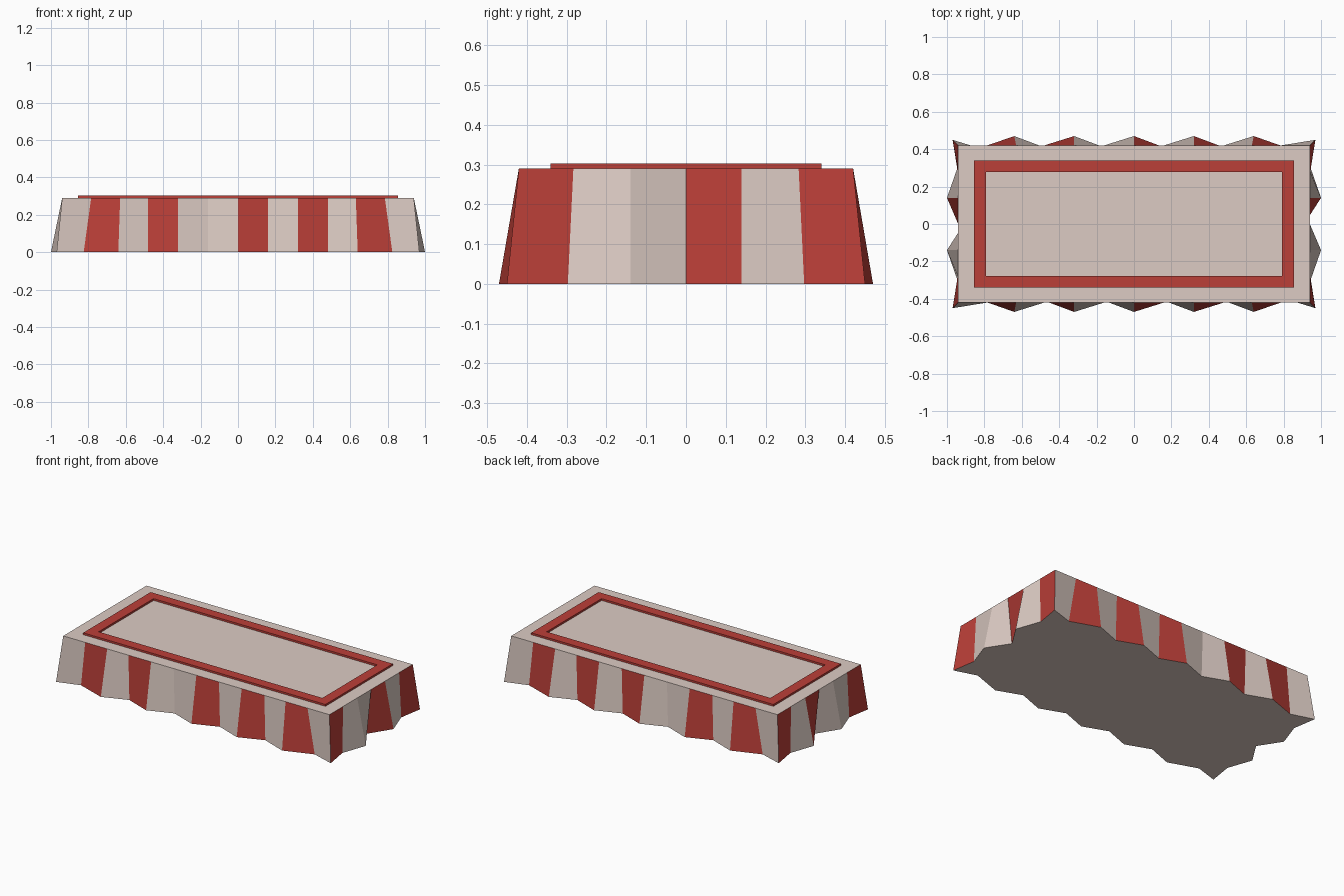
import bpy, bmesh

if "Cube" in bpy.data.objects:
    bpy.data.objects.remove(bpy.data.objects["Cube"])

H = 0.29          # height of the cloth top
TX, TY = 0.94, 0.42


def material(name, rgb):
    m = bpy.data.materials.new(name)
    m.diffuse_color = (*rgb, 1)
    m.use_nodes = True
    m.node_tree.nodes["Principled BSDF"].inputs["Base Color"].default_value = m.diffuse_color
    return m


cream = material("cream", (0.72, 0.60, 0.55))
red = material("red", (0.50, 0.05, 0.04))


def make_object(name, bm):
    bmesh.ops.recalc_face_normals(bm, faces=bm.faces[:])
    me = bpy.data.meshes.new(name)
    bm.to_mesh(me)
    bm.free()
    me.materials.append(cream)
    me.materials.append(red)
    ob = bpy.data.objects.new(name, me)
    bpy.context.collection.objects.link(ob)
    return ob


# Pleat profiles: (position along hem, hem offset, position along top edge)
long_half = [(0, .47, 0), (.16, .41, .16), (.32, .47, .32), (.48, .41, .48),
             (.64, .47, .63), (.825, .405, .785), (.97, .45, .94)]
short_half = [(0, .91, 0), (.14, 1.0, .14), (.297, .945, .283), (.45, .97, .42)]


def full(half):
    return [(-a, o, -t) for a, o, t in reversed(half[1:])] + half


# Stripe colours along each side (0 cream, 1 red), low to high coordinate
LONG = [0, 1, 0, 1, 0, 0, 1, 0, 1, 0, 1, 0]
SHORT = [1, 0, 0, 1, 0, 1]

# Walk around the four sides, collecting hem points, top points and colours
hem, top, stripes = [], [], []
for axis, sign, half, cols in (("x", -1, long_half, LONG), ("y", 1, short_half, SHORT),
                               ("x", 1, long_half, LONG), ("y", -1, short_half, SHORT)):
    pts = full(half)
    forward = (axis == "x") == (sign < 0)
    if not forward:
        pts, cols = pts[::-1], cols[::-1]
    for a, o, t in pts[:-1]:
        if axis == "x":
            hem.append((a, sign * o, 0))
            top.append((t, sign * TY, H))
        else:
            hem.append((sign * o, a, 0))
            top.append((sign * TX, t, H))
    stripes += cols

# Pleated cloth with striped skirt, flat top and closed underside
bm = bmesh.new()
lo = [bm.verts.new(p) for p in hem]
hi = [bm.verts.new(p) for p in top]
n = len(lo)
for i in range(n):
    j = (i + 1) % n
    bm.faces.new((lo[i], lo[j], hi[j], hi[i])).material_index = stripes[i]
bm.faces.new(hi)
bm.faces.new(lo[::-1])
make_object("pleated_cloth", bm)

# Raised red border frame on the top
bm = bmesh.new()


def loop(x, y, z):
    return [bm.verts.new((sx * x, sy * y, z)) for sx, sy in ((-1, -1), (1, -1), (1, 1), (-1, 1))]


rings = [loop(.855, .34, H), loop(.855, .34, .302), loop(.79, .277, .302), loop(.79, .277, H)]
for k in range(4):
    a, b = rings[k], rings[(k + 1) % 4]
    for i in range(4):
        j = (i + 1) % 4
        bm.faces.new((a[i], a[j], b[j], b[i])).material_index = 1
make_object("border_frame", bm)
